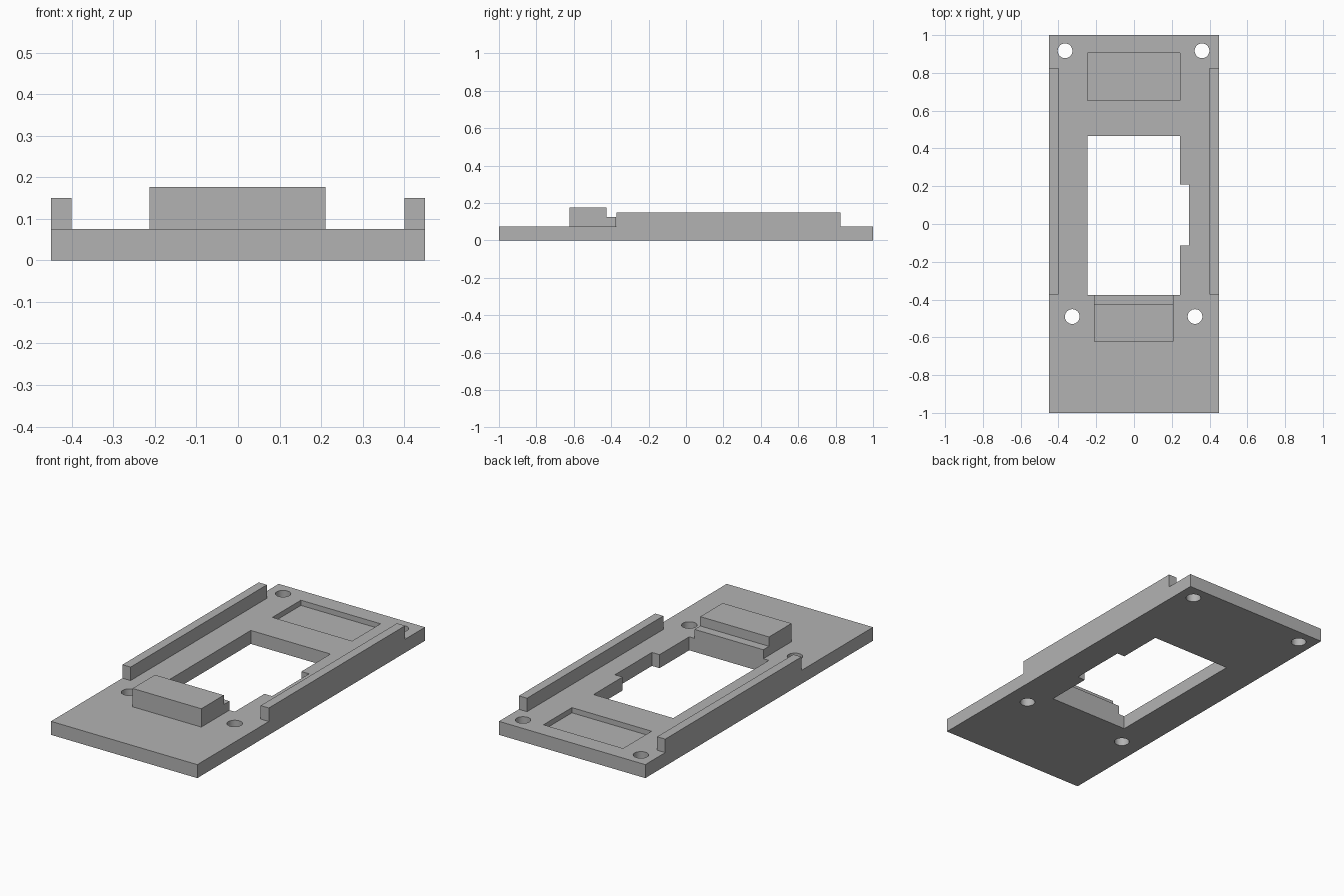
import bpy
import bmesh
import math

cube = bpy.data.objects.get("Cube")
if cube:
    bpy.data.objects.remove(cube, do_unlink=True)

grey = bpy.data.materials.new("plain grey")
grey.use_nodes = True
COLOUR = (0.45, 0.45, 0.45, 1)
grey.diffuse_color = COLOUR
grey.node_tree.nodes["Principled BSDF"].inputs["Base Color"].default_value = COLOUR


def prism(name, outline, start, depth, axis="z"):
    """Extrude a closed outline along z (points are x, y) or x (points are y, z)."""
    bm = bmesh.new()
    place = (lambda a, b: (a, b, start)) if axis == "z" else (lambda a, b: (start, a, b))
    face = bm.faces.new([bm.verts.new(place(a, b)) for a, b in outline])
    offset = (0, 0, depth) if axis == "z" else (depth, 0, 0)
    out = bmesh.ops.extrude_face_region(bm, geom=[face])
    verts = [v for v in out["geom"] if isinstance(v, bmesh.types.BMVert)]
    bmesh.ops.translate(bm, verts=verts, vec=offset)
    bmesh.ops.recalc_face_normals(bm, faces=bm.faces)
    mesh = bpy.data.meshes.new(name)
    bm.to_mesh(mesh)
    bm.free()
    mesh.materials.append(grey)
    obj = bpy.data.objects.new(name, mesh)
    bpy.context.collection.objects.link(obj)
    return obj


def rect(x0, x1, y0, y1):
    return [(x0, y0), (x1, y0), (x1, y1), (x0, y1)]


def circle(x, y, r, n=32):
    return [(x + r * math.cos(math.tau * i / n), y + r * math.sin(math.tau * i / n))
            for i in range(n)]


T = 0.075     # plate thickness
W = 0.45      # half width

# Base plate
plate = prism("base_plate", rect(-W, W, -1, 1), 0, T)

# Window with a side notch, shallow pocket and four screw holes
window = [(-0.247, -0.375), (0.243, -0.375), (0.243, -0.115), (0.29, -0.115),
          (0.29, 0.21), (0.243, 0.21), (0.243, 0.465), (-0.247, 0.465)]
cutters = [prism("window_cutter", window, -0.1, 0.3),
           prism("pocket_cutter", rect(-0.247, 0.243, 0.655, 0.905), 0.046, 0.2)]
for x, y in [(-0.365, 0.917), (0.36, 0.917), (-0.327, -0.49), (0.323, -0.49)]:
    cutters.append(prism("hole_cutter", circle(x, y, 0.039), -0.1, 0.3))

for cutter in cutters:
    mod = plate.modifiers.new(cutter.name, "BOOLEAN")
    mod.operation = "DIFFERENCE"
    mod.solver = "EXACT"
    mod.object = cutter

# Bake the cuts and drop the cutters
bpy.context.view_layer.update()
graph = bpy.context.evaluated_depsgraph_get()
baked = bpy.data.meshes.new_from_object(plate.evaluated_get(graph))
plate.modifiers.clear()
plate.data = baked
for cutter in cutters:
    bpy.data.objects.remove(cutter, do_unlink=True)

# Side rails
for side, x in (("right", -W), ("left", W - 0.05)):
    prism(side + "_rail", rect(x, x + 0.05, -0.372, 0.825), T, 0.075)

# Stepped block in front of the window
step = [(-0.622, T), (-0.375, T), (-0.375, 0.125), (-0.425, 0.125),
        (-0.425, 0.177), (-0.622, 0.177)]
prism("stepped_block", step, -0.213, 0.423, axis="x")

# Smooth hole walls, crisp edges elsewhere
bpy.ops.object.select_all(action="DESELECT")
plate.select_set(True)
bpy.context.view_layer.objects.active = plate
bpy.ops.object.shade_smooth_by_angle(angle=math.radians(30))
